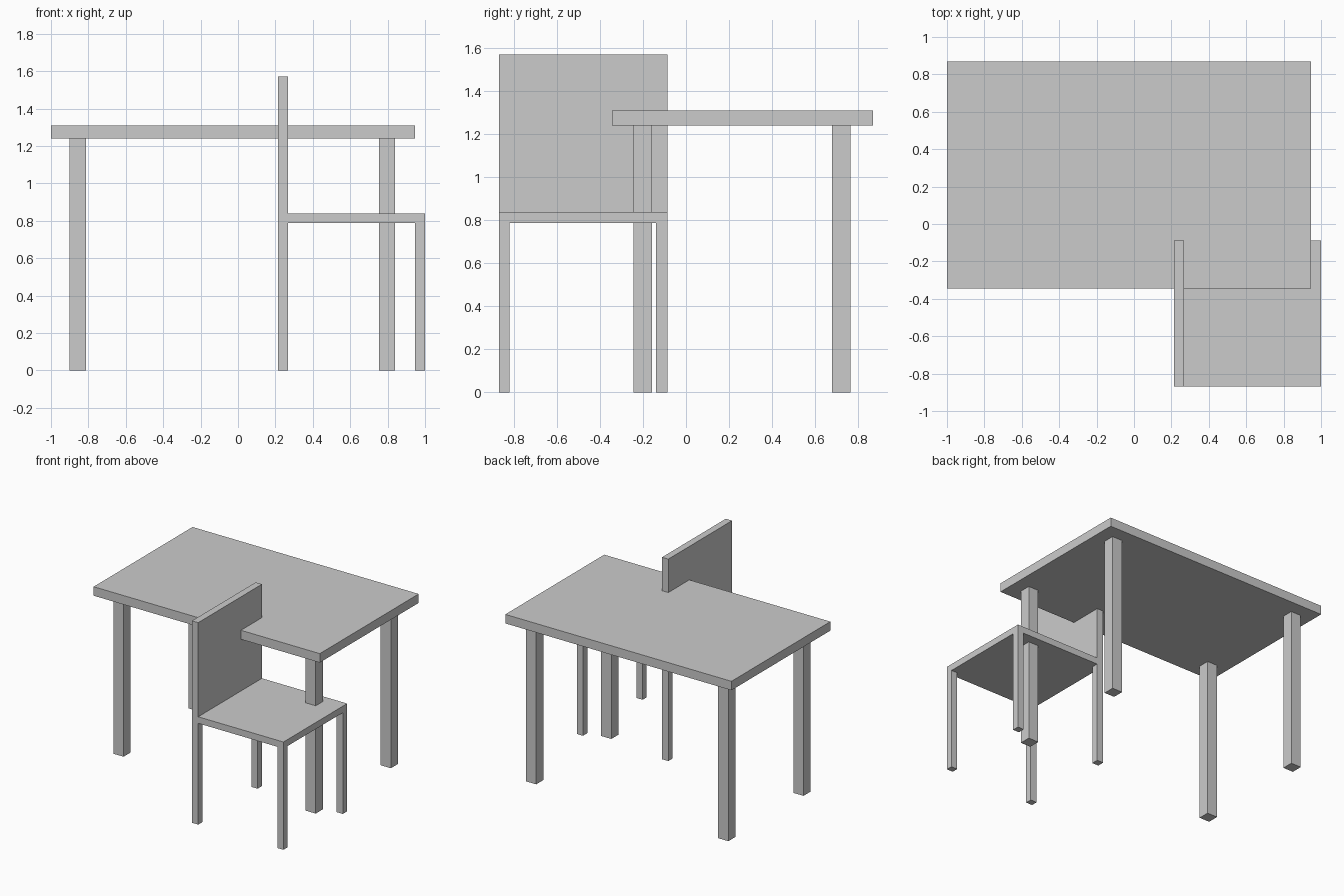
import bpy

old = bpy.data.objects.get("Cube")
if old:
    bpy.data.objects.remove(old, do_unlink=True)

grey = bpy.data.materials.new("light_grey")
grey.use_nodes = True
colour = (0.6, 0.6, 0.6, 1)
grey.diffuse_color = colour
grey.node_tree.nodes["Principled BSDF"].inputs["Base Color"].default_value = colour


def box(name, xs, ys, zs):
    """Axis-aligned block from its (min, max) range on each axis."""
    spans = (xs, ys, zs)
    bpy.ops.mesh.primitive_cube_add(size=1, location=[sum(s) / 2 for s in spans])
    ob = bpy.context.object
    ob.name = ob.data.name = name
    for v in ob.data.vertices:
        for i, (lo, hi) in enumerate(spans):
            v.co[i] *= hi - lo
    ob.data.materials.append(grey)
    return ob


def legs(prefix, columns, rows, height):
    """One leg at every crossing of the x columns and y rows."""
    for side, xs in columns.items():
        for end, ys in rows.items():
            box(f"{prefix}_leg_{end}_{side}", xs, ys, (0, height))


# Table
box("table_top", (-1, 0.945), (-0.345, 0.87), (1.24, 1.31))
legs("table",
     {"right": (-0.9, -0.813), "left": (0.753, 0.84)},
     {"front": (-0.245, -0.158), "back": (0.678, 0.765)}, 1.24)

# Chair, turned sideways with its backrest towards -x
box("chair_seat", (0.213, 1), (-0.87, -0.087), (0.787, 0.838))
box("chair_backrest", (0.213, 0.267), (-0.87, -0.087), (0.838, 1.57))
legs("chair",
     {"right": (0.213, 0.267), "left": (0.947, 1)},
     {"front": (-0.87, -0.82), "back": (-0.14, -0.087)}, 0.787)
